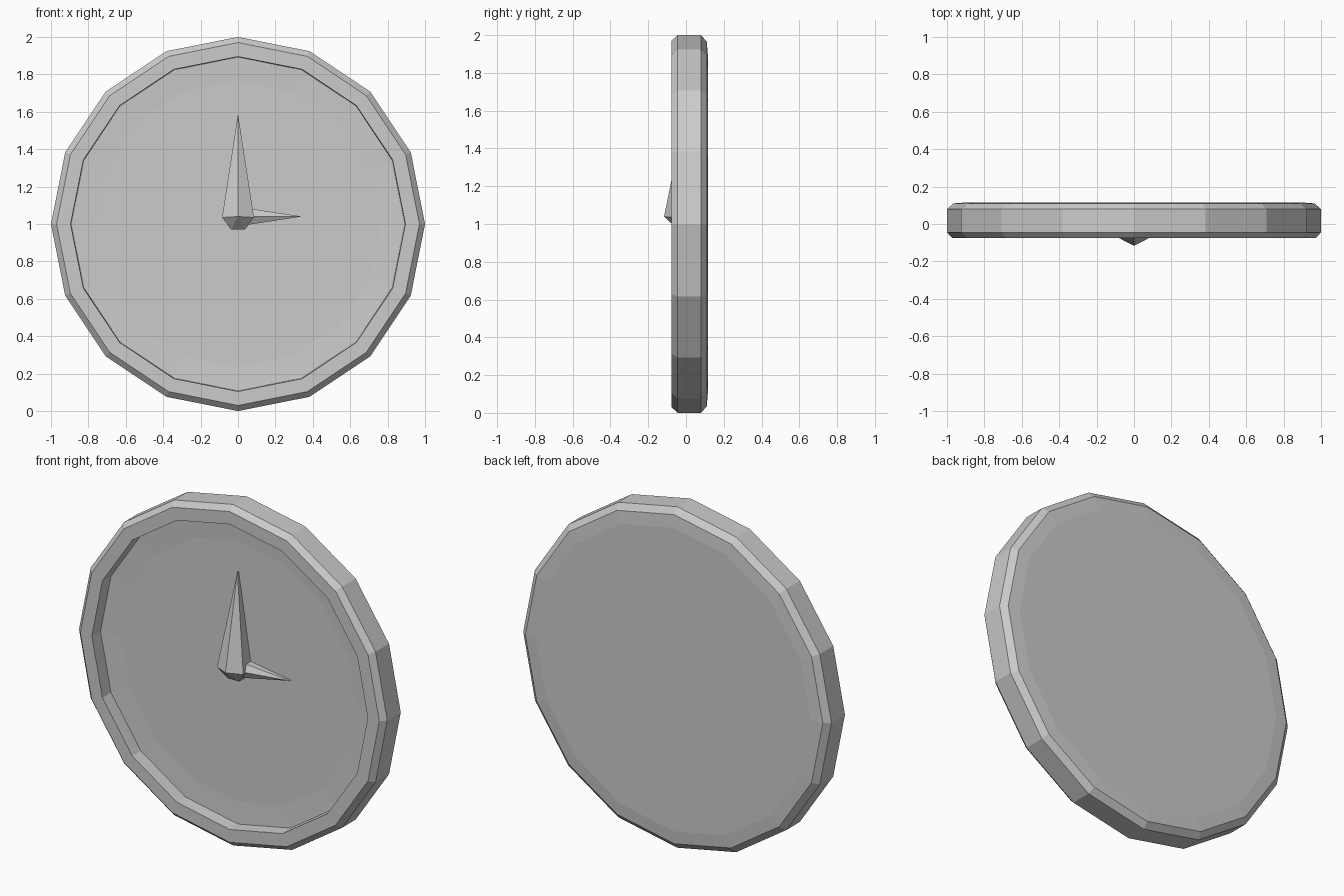
import bpy, bmesh, math
from mathutils import Matrix, Vector

if "Cube" in bpy.data.objects:
    bpy.data.objects.remove(bpy.data.objects["Cube"])

SIDES = 16
CENTRE_Z = 1.0


def finish(bm, name):
    bmesh.ops.recalc_face_normals(bm, faces=bm.faces[:])
    mesh = bpy.data.meshes.new(name)
    bm.to_mesh(mesh)
    bm.free()
    ob = bpy.data.objects.new(name, mesh)
    bpy.context.collection.objects.link(ob)
    return ob


def lathe(name, profile):
    """Spin (radius, y) points round the y axis and cap both ends."""
    bm = bmesh.new()
    rings = []
    for r, y in profile:
        rings.append([bm.verts.new((r * math.cos(2 * math.pi * i / SIDES), y,
                                    CENTRE_Z + r * math.sin(2 * math.pi * i / SIDES)))
                      for i in range(SIDES)])
    for a, b in zip(rings, rings[1:]):
        for i in range(SIDES):
            j = (i + 1) % SIDES
            bm.faces.new((a[i], a[j], b[j], b[i]))
    bm.faces.new(rings[0])
    bm.faces.new(rings[-1])
    return finish(bm, name)


def hand(name, size, angle):
    """Ridged, tapering pointer made from the hull of a few points."""
    bm = bmesh.new()
    pts = [(0, -0.005, 0.55), (0, 0.012, 0.55), (0, -0.116, 0)]
    for s in (-1, 1):
        pts += [(s * 0.085, -0.073, -0.005), (s * 0.085, 0.012, -0.005),
                (s * 0.037, -0.042, -0.07), (s * 0.037, 0.012, -0.07)]
    turn = Matrix.Rotation(angle, 3, 'Y')
    for p in pts:
        bm.verts.new(turn @ (Vector(p) * size) + Vector((0, 0, 1.04)))
    bmesh.ops.convex_hull(bm, input=bm.verts[:])
    return finish(bm, name)


# Case with bevelled rim, recessed dial and slightly domed back
lathe("clock_case", [
    (0.765, 0.006), (0.892, 0.0),
    (0.895, -0.076), (0.97, -0.076),
    (1.0, -0.045), (1.0, 0.08),
    (0.965, 0.11), (0.89, 0.116),
])

# Pointers
hand("minute_hand", 1.0, 0)
hand("hour_hand", 0.62, math.pi / 2)
